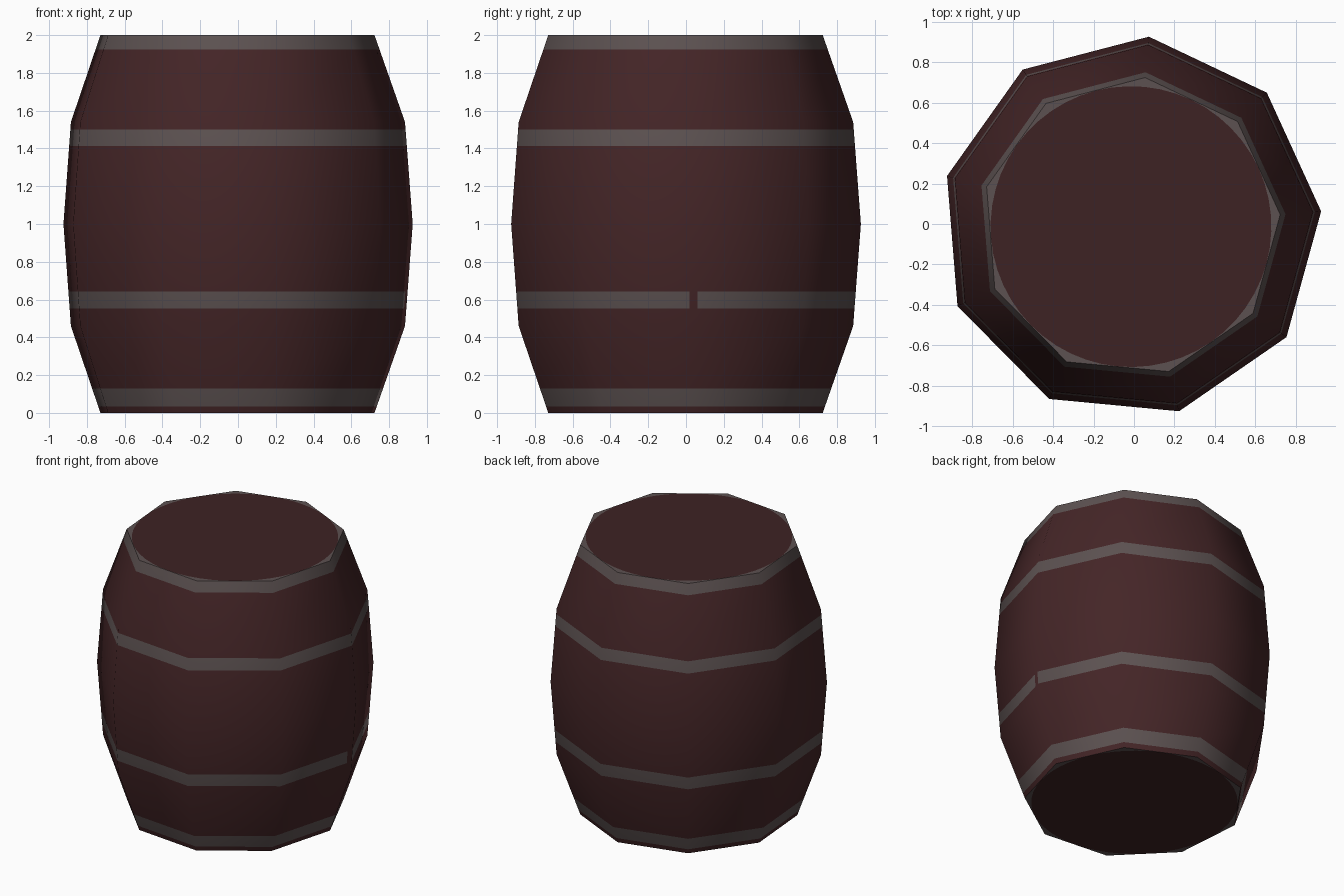
import bpy, bmesh, math
from mathutils import Vector

if "Cube" in bpy.data.objects:
    bpy.data.objects.remove(bpy.data.objects["Cube"])

SIDES, TURN = 9, math.radians(4.6)
CX, CY = -0.015, -0.013
# barrel profile: height, corner radius, vertical tilt of the surface normal
PROFILE = [(0, 0.74, -0.33), (0.46, 0.902, -0.2), (1, 0.943, 0),
           (1.54, 0.902, 0.2), (2, 0.74, 0.33)]
BANDS = [(0.035, 0.128), (0.553, 0.643), (1.412, 1.5), (1.925, 2.0)]


def material(name, col):
    m = bpy.data.materials.new(name)
    m.diffuse_color = (*col, 1)
    m.use_nodes = True
    m.node_tree.nodes["Principled BSDF"].inputs["Base Color"].default_value = m.diffuse_color
    return m


wood = material("dark_red_wood", (0.058, 0.0185, 0.020))
lid_wood = material("lid_wood", (0.048, 0.016, 0.017))
metal = material("grey_metal", (0.107, 0.083, 0.082))


def at(z):
    for (z0, r0, n0), (z1, r1, n1) in zip(PROFILE, PROFILE[1:]):
        if z <= z1:
            t = (z - z0) / (z1 - z0)
            return r0 + t * (r1 - r0), n0 + t * (n1 - n0)


def corner(k, r, z):
    a = TURN + k * math.tau / SIDES
    return Vector((CX + r * math.cos(a), CY + r * math.sin(a), z))


def make(name, bm, mats):
    me = bpy.data.meshes.new(name)
    bm.to_mesh(me)
    bm.free()
    for m in mats:
        me.materials.append(m)
    ob = bpy.data.objects.new(name, me)
    bpy.context.collection.objects.link(ob)
    return ob


# staved body with bands coloured by height; an extra column marks the band gap
GAP = 8.93
columns = list(range(SIDES)) + [GAP]
levels = sorted({p[0] for p in PROFILE} | {z for b in BANDS for z in b})
bm = bmesh.new()
rings, normals = [], []
for z in levels:
    r, nz = at(z)
    ring = []
    for k in columns:
        a = TURN + k * math.tau / SIDES
        p = corner(k, r, z)
        if k == GAP:
            p = corner(8, r, z).lerp(corner(9, r, z), k - 8)
        ring.append(bm.verts.new(p))
        normals.append(Vector((math.cos(a), math.sin(a), nz)).normalized())
    rings.append(ring)
n = len(columns)
for i, (lo, hi) in enumerate(zip(rings, rings[1:])):
    mid = (levels[i] + levels[i + 1]) / 2
    for k in range(n):
        f = bm.faces.new((lo[k], lo[(k + 1) % n], hi[(k + 1) % n], hi[k]))
        f.smooth = True
        gap = k == n - 1 and 0.553 < mid < 0.643
        if any(a < mid < b for a, b in BANDS) and not gap:
            f.material_index = 1
body = make("barrel_body", bm, [wood, metal])
body.data.normals_split_custom_set_from_vertices(normals)


# end caps: round wooden disc inside a nine-sided metal rim
def cap(name, z, up):
    bm = bmesh.new()
    R = PROFILE[0][1]
    r = R * math.cos(math.pi / SIDES) * 0.998
    step = 6
    outer = [bm.verts.new(corner(k, R, z)) for k in range(SIDES)]
    inner = [bm.verts.new(corner(k / step, r, z)) for k in range(SIDES * step)]
    faces = [bm.faces.new(inner)]
    half = step // 2
    for k in range(SIDES):
        # corner piece on each side of the polygon vertex
        arc = [inner[(k * step + j) % len(inner)] for j in range(step + 1)]
        for j in range(step):
            o = outer[k] if j < half else outer[(k + 1) % SIDES]
            faces.append(bm.faces.new((o, arc[j + 1], arc[j])))
        faces.append(bm.faces.new((outer[k], outer[(k + 1) % SIDES], arc[half])))
    for f in faces[1:]:
        f.material_index = 1
    for f in faces:
        f.normal_update()
        if f.normal.z * up < 0:
            f.normal_flip()
    make(name, bm, [lid_wood, metal])


cap("barrel_lid", 2.0, 1)
cap("barrel_bottom", 0.0, -1)
